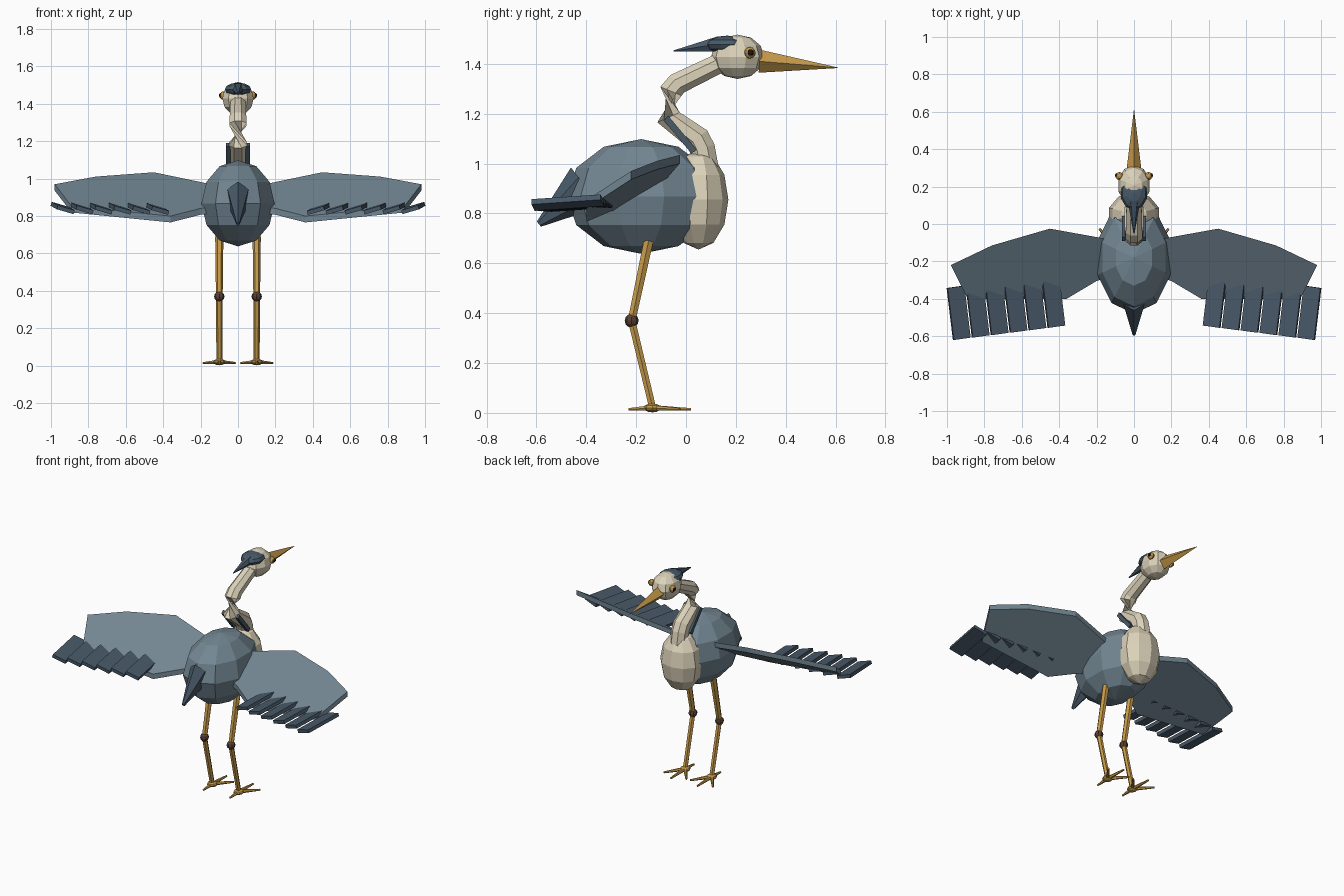
import bpy, bmesh, math
from mathutils import Vector, Matrix

if "Cube" in bpy.data.objects:
    bpy.data.objects.remove(bpy.data.objects["Cube"])


def mat(name, rgb):
    m = bpy.data.materials.new(name)
    m.diffuse_color = (*rgb, 1)
    m.use_nodes = True
    m.node_tree.nodes["Principled BSDF"].inputs["Base Color"].default_value = m.diffuse_color
    return m


SLATE = mat("slate", (0.17, 0.24, 0.29))
DARK = mat("dark_slate", (0.065, 0.10, 0.14))
CREAM = mat("cream", (0.72, 0.65, 0.49))
OCHRE = mat("ochre", (0.58, 0.33, 0.07))
BROWN = mat("brown", (0.10, 0.05, 0.035))
BLACK = mat("black", (0.01, 0.01, 0.01))


def finish(bm, name, m):
    bmesh.ops.recalc_face_normals(bm, faces=bm.faces)
    me = bpy.data.meshes.new(name)
    bm.to_mesh(me)
    bm.free()
    me.materials.append(m)
    ob = bpy.data.objects.new(name, me)
    bpy.context.collection.objects.link(ob)
    return ob


def ball(name, c, r, m, seg=10, rings=6):
    bm = bmesh.new()
    bmesh.ops.create_uvsphere(bm, u_segments=seg, v_segments=rings, radius=1,
                              matrix=Matrix.Translation(c) @ Matrix.Diagonal((*r, 1)))
    return finish(bm, name, m)


def tube(name, pts, radii, m, sides=6, flat=1.0, turn=0.0):
    """Faceted tube along pts; flat scales the cross-section sideways."""
    bm = bmesh.new()
    pts = [Vector(p) for p in pts]
    rings = []
    for i, (p, r) in enumerate(zip(pts, radii)):
        a = (p - pts[i - 1]).normalized() if i else Vector()
        b = (pts[i + 1] - p).normalized() if i < len(pts) - 1 else Vector()
        d = (a + b).normalized()
        u = d.cross((0, 0, 1))
        u = u.normalized() if u.length > 0.05 else Vector((1, 0, 0))
        v = u.cross(d)
        angs = [turn + math.tau * k / sides for k in range(sides)]
        rings.append([bm.verts.new(p + r * (u * flat * math.cos(t) + v * math.sin(t)))
                      for t in angs])
    for ra, rb in zip(rings, rings[1:]):
        for k in range(sides):
            n = (k + 1) % sides
            bm.faces.new((ra[k], ra[n], rb[n], rb[k]))
    bm.faces.new(rings[0])
    bm.faces.new(rings[-1])
    return finish(bm, name, m)


def box(name, c, size, rot, m):
    bm = bmesh.new()
    mt = Matrix.Translation(c)
    for axis, ang in zip("ZYX", reversed(rot)):
        mt = mt @ Matrix.Rotation(math.radians(ang), 4, axis)
    bmesh.ops.create_cube(bm, size=1, matrix=mt @ Matrix.Diagonal((*size, 1)))
    return finish(bm, name, m)


# body, breast, tail
ball("body", (0, -0.18, 0.868), (0.205, 0.30, 0.23), SLATE)
ball("breast", (0, 0.05, 0.855), (0.14, 0.12, 0.20), CREAM)
tube("tail", [(0, -0.40, 0.905), (0, -0.59, 0.757)], [0.10, 0.013], DARK, 6, 0.65, math.pi / 6)

# neck and head
tube("neck", [(0, 0.08, 0.98), (0, 0.065, 1.06), (0, 0.045, 1.10), (0, -0.07, 1.185),
              (0, -0.06, 1.29), (0, -0.035, 1.32), (0, 0.16, 1.415)],
     [0.055, 0.056, 0.056, 0.053, 0.05, 0.048, 0.042], CREAM, 8, 1, math.pi / 8)
ball("head", (0, 0.207, 1.428), (0.088, 0.107, 0.089), CREAM)
ball("cap", (0, 0.165, 1.477), (0.074, 0.09, 0.036), DARK)
tube("crest", [(0, 0.12, 1.478), (0, -0.05, 1.451)], [0.033, 0.003], DARK, 6)
tube("beak", [(0, 0.295, 1.41), (0, 0.61, 1.384)], [0.046, 0.001], OCHRE, 4, 0.85)

# wing outline in plan (half), lying on a tilted plane
OUTLINE = [(0.13, -0.085), (0.20, -0.07), (0.45, -0.025), (0.76, -0.115), (0.98, -0.22),
           (0.89, -0.40), (0.36, -0.40), (0.20, -0.305), (0.13, -0.28)]


def wing_z(x, y):
    return 0.972 + 0.10 * (x - 0.2) + 0.6 * (y + 0.07)


for s, side in ((1, "right"), (-1, "left")):
    # wing slab
    bm = bmesh.new()
    top = [bm.verts.new((s * x, y, wing_z(x, y) + 0.01)) for x, y in OUTLINE]
    f = bm.faces.new(top)
    g = bmesh.ops.extrude_face_region(bm, geom=[f])["geom"]
    bmesh.ops.translate(bm, vec=(0, 0, -0.034),
                        verts=[v for v in g if isinstance(v, bmesh.types.BMVert)])
    bm.faces.ensure_lookup_table()
    if f.is_valid is False or len(bm.faces) < len(OUTLINE) + 2:
        bm.faces.new(top)
    finish(bm, side + "_wing", SLATE)

    # flight feathers
    for i in range(6):
        x = 0.43 + 0.1015 * i
        box(f"{side}_feather_{i}", (s * x, -0.425 - 0.01 * i, 0.838 + 0.001 * i),
            (0.094, 0.25 + 0.006 * i, 0.022), (4, -s * 16, -s * 8), DARK)

    # eye and neck stripe
    ball(side + "_eye", (s * 0.078, 0.256, 1.444), (0.02, 0.023, 0.023), OCHRE, 8, 6)
    ball(side + "_pupil", (s * 0.092, 0.259, 1.445), (0.01, 0.013, 0.013), BLACK, 8, 6)
    box(side + "_neck_stripe", (s * 0.052, -0.024, 1.115), (0.022, 0.175, 0.026), (-50, 0, 0), DARK)

    # leg
    hip, knee, foot = (s * 0.1, -0.15, 0.69), (s * 0.1, -0.218, 0.37), (s * 0.1, -0.135, 0.025)
    tube(side + "_thigh", [hip, knee], [0.022, 0.018], OCHRE)
    tube(side + "_shin", [knee, foot], [0.017, 0.016], OCHRE)
    ball(side + "_knee", knee, (0.028, 0.028, 0.028), BROWN, 8, 6)
    ball(side + "_foot", (s * 0.1, -0.135, 0.02), (0.033, 0.035, 0.018), OCHRE, 8, 6)
    for k, (dx, dy) in enumerate([(-0.085, 0.11), (0, 0.155), (0.085, 0.11), (0, -0.095)]):
        tube(f"{side}_toe_{k}", [(s * 0.1, -0.135, 0.02), (s * 0.1 + dx, -0.135 + dy, 0.014)],
             [0.013, 0.006], OCHRE)
